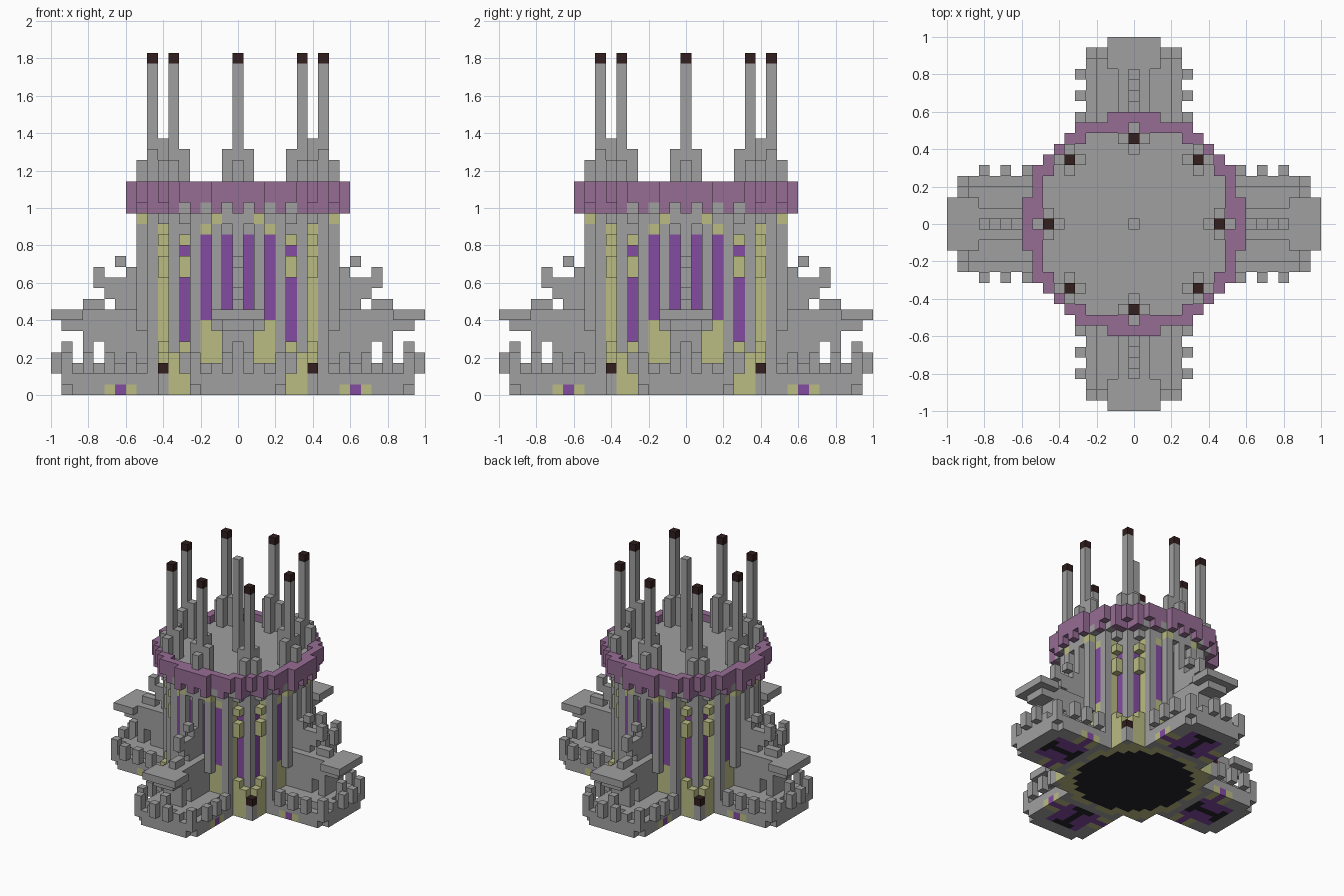
import bpy
import bmesh
from mathutils import Vector

cube = bpy.data.objects.get("Cube")
if cube:
    bpy.data.objects.remove(cube, do_unlink=True)

UNIT = 2 / 35          # edge of one block
cells = {}             # (x, y, z) -> (part, colour)

PALETTE = {
    "stone_grey": (160, 160, 160),
    "mauve": (150, 109, 148),
    "violet": (132, 76, 162),
    "pale_gold": (186, 188, 132),
    "dark_brown": (50, 30, 30),
    "charcoal": (36, 36, 42),
}


def linear(v):
    v /= 255
    return v / 12.92 if v <= 0.04045 else ((v + 0.055) / 1.055) ** 2.4


materials = []
for name, rgb in PALETTE.items():
    mat = bpy.data.materials.new(name)
    colour = (*[linear(c) for c in rgb], 1)
    mat.diffuse_color = colour
    mat.use_nodes = True
    bsdf = mat.node_tree.nodes["Principled BSDF"]
    bsdf.inputs["Base Color"].default_value = colour
    bsdf.inputs["Roughness"].default_value = 0.8
    materials.append(mat)
COLOURS = list(PALETTE)


def put(part, colour, x, y, low, high):
    """Stack blocks from low to high, repeated on all four sides and mirrored."""
    for a, b in ((x, y), (y, x)):
        for sa in (-1, 1):
            for sb in (-1, 1):
                for z in range(low, high + 1):
                    cells[a * sa, b * sb, z] = (part, colour)


def disc(part, colour, inner, outer, low, high, keep=lambda x, y: True):
    """Ring of blocks whose squared radius lies above inner and up to outer."""
    for x in range(11):
        for y in range(x, 11):
            if inner < x * x + y * y <= outer and keep(x, y):
                put(part, colour, x, y, low, high)


# Tower core and underside
disc("tower", "stone_grey", -1, 63, 0, 17)
disc("tower", "pale_gold", 50, 82, 0, 0)
disc("tower", "charcoal", -1, 56, 0, 0)

# Tall windows between the ribs
put("windows", "pale_gold", 3, 8, 1, 6)
put("windows", "pale_gold", 2, 8, 1, 5)
put("windows", "violet", 3, 8, 7, 14)
put("windows", "violet", 1, 8, 1, 14)
put("windows", "violet", 5, 6, 5, 13)

# Gold corner columns and blocks
put("corner_columns", "pale_gold", 4, 7, 1, 15)
for low, high in ((0, 4), (11, 12), (14, 14)):
    put("corner_columns", "pale_gold", 5, 7, low, high)
put("corner_columns", "pale_gold", 6, 7, 0, 3)
put("corner_columns", "pale_gold", 6, 6, 0, 3)
put("corner_columns", "stone_grey", 7, 7, 0, 1)
put("corner_lamps", "dark_brown", 7, 7, 2, 2)

# Grey ribs
for x, y, low in ((0, 8, 0), (0, 9, 0), (2, 8, 6), (2, 9, 6), (4, 8, 0), (6, 6, 4)):
    put("ribs", "stone_grey", x, y, low, 16)

# Corbels below the rim
disc("corbels", "stone_grey", 63, 73, 15, 15)
disc("corbels", "stone_grey", 63, 82, 16, 16)
disc("corbels", "stone_grey", 63, 90, 17, 17)
put("corbels", "pale_gold", 4, 7, 15, 15)
put("corbels", "pale_gold", 3, 8, 15, 15)
put("corbels", "pale_gold", 2, 9, 16, 16)

# Roof floor and toothed rim
disc("roof", "stone_grey", -1, 80, 18, 18)
disc("rim", "mauve", 80, 106, 18, 19)
disc("rim", "mauve", 80, 106, 17, 17, lambda x, y: min(x, y) % 2 == 0)

# Masts with stepped feet
put("masts", "stone_grey", 0, 0, 18, 31)
for x, y, feet in (
    (0, 8, ((0, 9, 21), (0, 7, 23), (1, 8, 22))),
    (6, 6, ((6, 7, 21), (5, 6, 22))),
):
    put("masts", "stone_grey", x, y, 18, 30)
    put("mast_tips", "dark_brown", x, y, 31, 31)
    for fx, fy, top in feet:
        put("masts", "stone_grey", fx, fy, 18, top)

# Leg bases
for y in range(9, 17):
    for x in range(5):
        if y < 16 or x < 4:
            put("leg_bases", "stone_grey", x, y, 0, 1)
        if y < 16 and x < 4:
            put("leg_bases", "stone_grey", x, y, 2, 2)

# Thrusters under the legs
for y in range(10, 15):
    for x in range(3):
        put("thrusters", "violet", x, y, 0, 0)
    put("thrusters", "charcoal", 0, y, 0, 0)
for y in (10, 14):
    put("thrusters", "charcoal", 1, y, 0, 0)
for x in (3, 4):
    for y, colour in ((10, "pale_gold"), (11, "violet"), (12, "pale_gold")):
        put("thrusters", colour, x, y, 0, 0)

# Posts around the leg bases
for x, y, low, high in ((5, 10, 2, 3), (5, 12, 2, 3), (5, 14, 2, 3), (4, 16, 1, 3),
                        (1, 17, 2, 3), (0, 16, 2, 4), (2, 16, 1, 2)):
    put("leg_posts", "stone_grey", x, y, low, high)

# Raised leg decks on pillars, with a wider end
for x in range(2):
    for y in range(9, 15):
        put("leg_decks", "stone_grey", x, y, 5, 7)
        if y in (9, 10, 11, 12, 14):
            put("leg_decks", "stone_grey", x, y, 3, 4)
    put("leg_decks", "stone_grey", x, 15, 6, 7)
    put("leg_decks", "stone_grey", x, 16, 6, 7)
for x in range(3):
    for y in (15, 16, 17):
        put("leg_decks", "stone_grey", x, y, 7, 7)

# Stepped buttresses above the decks
for y, low, high in ((10, 8, 11), (11, 8, 10), (11, 12, 12), (12, 9, 10),
                     (13, 10, 11), (13, 8, 8), (14, 8, 8)):
    put("buttresses", "stone_grey", 0, y, low, high)

# Turn each part into a mesh made of its outer block faces
DIRECTIONS = [Vector(d) for d in
              ((1, 0, 0), (-1, 0, 0), (0, 1, 0), (0, -1, 0), (0, 0, 1), (0, 0, -1))]


def build(part):
    bm = bmesh.new()
    points = {}

    def point(co):
        key = tuple(round(c * 2) for c in co)
        if key not in points:
            points[key] = bm.verts.new(Vector(co) * UNIT)
        return points[key]

    for cell, (owner, colour) in cells.items():
        if owner != part:
            continue
        centre = Vector(cell) + Vector((0, 0, 0.5))
        for d in DIRECTIONS:
            if tuple(int(c) for c in Vector(cell) + d) in cells:
                continue
            u = Vector((d.y, d.z, d.x)) / 2
            v = d.cross(u)
            mid = centre + d / 2
            face = bm.faces.new([point(mid + a * u + b * v)
                                 for a, b in ((-1, -1), (1, -1), (1, 1), (-1, 1))])
            face.material_index = COLOURS.index(colour)
    mesh = bpy.data.meshes.new(part)
    bm.to_mesh(mesh)
    bm.free()
    for mat in materials:
        mesh.materials.append(mat)
    bpy.context.collection.objects.link(bpy.data.objects.new(part, mesh))


for part in sorted({owner for owner, _ in cells.values()}):
    build(part)
